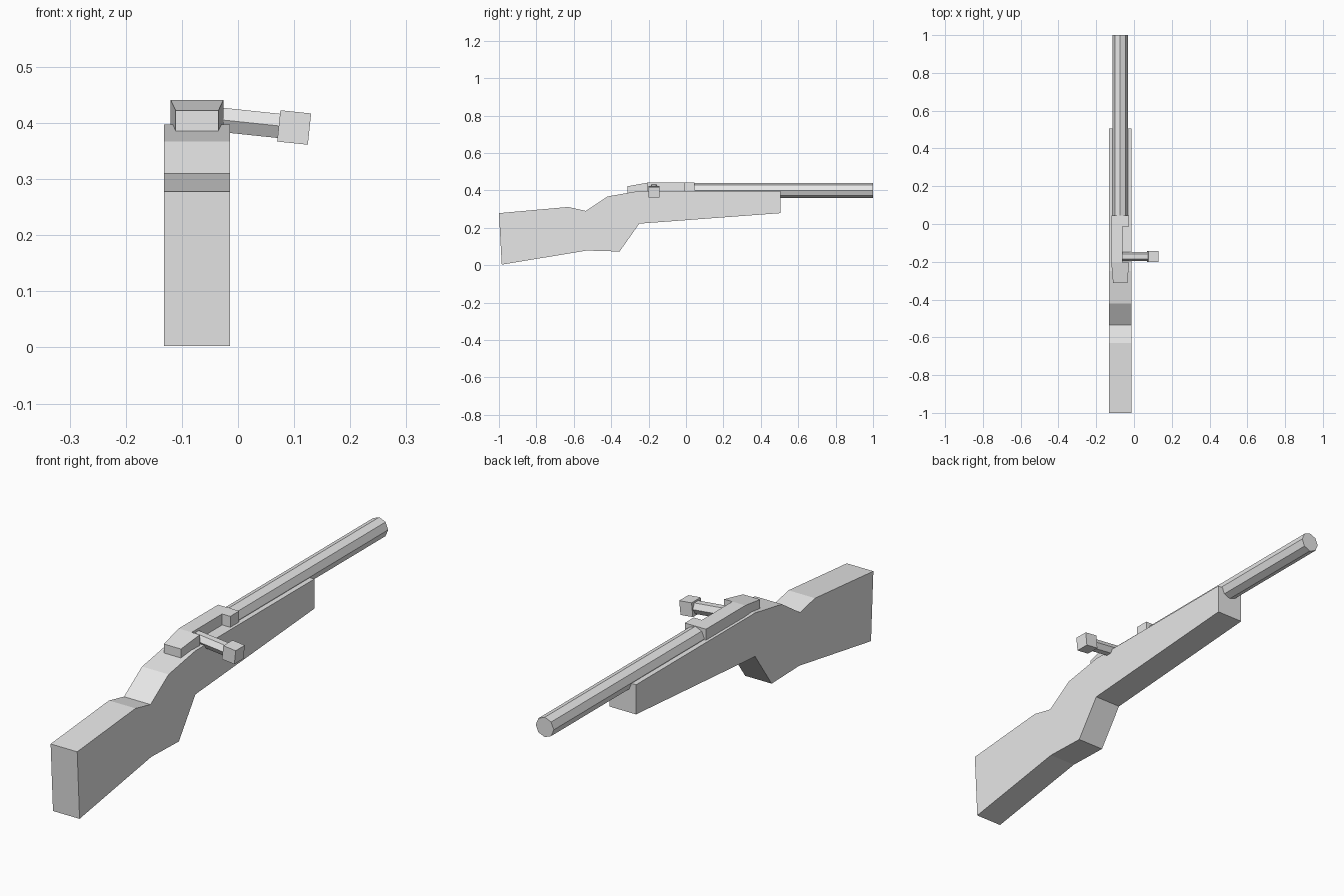
import bpy, bmesh
from math import radians
from mathutils import Matrix, Vector

if "Cube" in bpy.data.objects:
    bpy.data.objects.remove(bpy.data.objects["Cube"], do_unlink=True)

grey = bpy.data.materials.new("plain_grey")
grey.use_nodes = True
grey.diffuse_color = (0.8, 0.8, 0.8, 1)
grey.node_tree.nodes["Principled BSDF"].inputs["Base Color"].default_value = (0.8, 0.8, 0.8, 1)

AXIS_X = -0.073  # centre line of stock and barrel


def add_object(name, bm):
    bmesh.ops.recalc_face_normals(bm, faces=bm.faces[:])
    mesh = bpy.data.meshes.new(name)
    bm.to_mesh(mesh)
    bm.free()
    mesh.materials.append(grey)
    obj = bpy.data.objects.new(name, mesh)
    bpy.context.collection.objects.link(obj)
    return obj


def prism(points, depth):
    """Extrude a closed outline of 3D points along depth."""
    bm = bmesh.new()
    face = bm.faces.new([bm.verts.new(p) for p in points])
    new = bmesh.ops.extrude_face_region(bm, geom=[face])["geom"]
    verts = [v for v in new if isinstance(v, bmesh.types.BMVert)]
    bmesh.ops.translate(bm, verts=verts, vec=depth)
    return bm


def rod(sides, radius, length, matrix):
    bm = bmesh.new()
    bmesh.ops.create_cone(bm, cap_ends=True, segments=sides, radius1=radius,
                          radius2=radius, depth=length, matrix=matrix)
    return bm


# Stock: side profile extruded across the width
profile = [(-1, 0.278), (-0.63, 0.311), (-0.535, 0.29), (-0.42, 0.367),
           (-0.25, 0.397), (0.505, 0.397), (0.505, 0.278), (-0.25, 0.222),
           (-0.355, 0.073), (-0.53, 0.078), (-0.985, 0.003)]
half = 0.059
add_object("stock", prism([(AXIS_X - half, y, z) for y, z in profile], (2 * half, 0, 0)))

# Barrel: octagonal rod with an edge on top
add_object("barrel", rod(8, 0.04, 1.0, Matrix.Translation((AXIS_X, 0.5, 0.4))
                         @ Matrix.Rotation(radians(90), 4, "X")))

# Receiver: plan outline with a side notch and a sloped, tapered tail
left, right, notch, tail = -0.12, -0.026, -0.062, -0.205
plan = [(left, 0.045), (right, 0.045), (right, -0.012), (notch, -0.012),
        (notch, tail), (right, tail), (-0.035, -0.312), (-0.111, -0.312), (left, tail)]
bm = prism([(x, y, 0.386) for x, y in plan], (0, 0, 0.055))
bmesh.ops.bisect_plane(bm, geom=bm.verts[:] + bm.edges[:] + bm.faces[:], dist=0.0005,
                       plane_co=(0, tail, 0), plane_no=(0, 1, 0))
for v in bm.verts:
    if v.co.y < -0.3 and v.co.z > 0.43:
        v.co.z = 0.422
add_object("receiver", bm)

# Bolt handle: hexagonal rod sloping down to a block knob
slope = Matrix.Translation((0.1, -0.172, 0.392)) @ Matrix.Rotation(radians(6), 4, "Y")
along = Matrix.Translation((-0.1, 0, 0)) @ Matrix.Rotation(radians(90), 4, "Y")
add_object("bolt_handle", rod(6, 0.025, 0.16, slope @ along))

bm = bmesh.new()
bmesh.ops.create_cube(bm, size=1, matrix=slope @ Matrix.Diagonal((0.055, 0.058, 0.056, 1)))
add_object("bolt_knob", bm)
